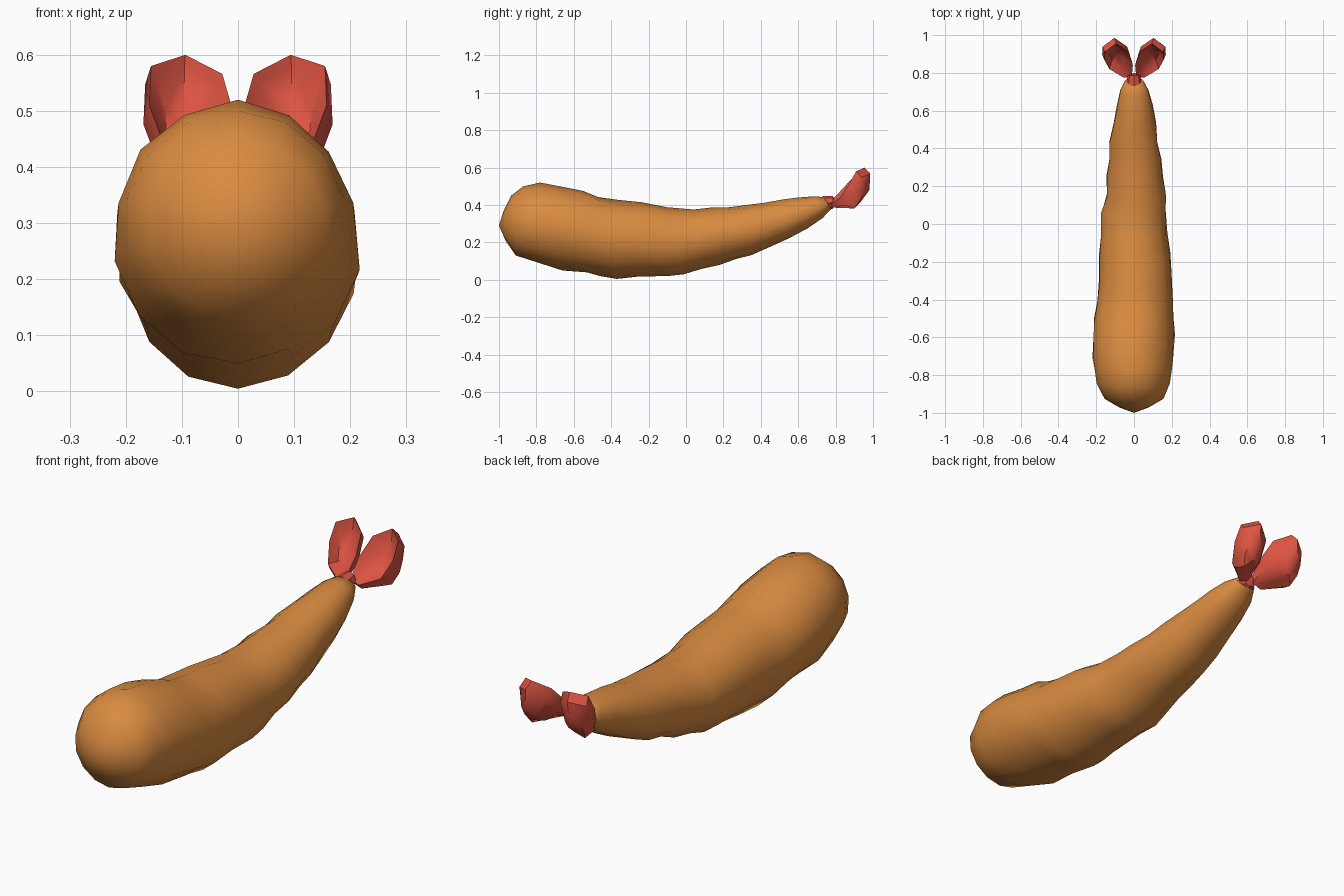
import bpy, bmesh, math, random
from mathutils import Vector

if "Cube" in bpy.data.objects:
    bpy.data.objects.remove(bpy.data.objects["Cube"])
random.seed(4)

def material(name, rgb):
    m = bpy.data.materials.new(name)
    m.diffuse_color = (*rgb, 1)
    m.use_nodes = True
    m.node_tree.nodes["Principled BSDF"].inputs["Base Color"].default_value = m.diffuse_color
    return m

batter = material("golden batter", (0.70, 0.26, 0.052))
shell = material("red shell", (0.72, 0.088, 0.055))

def loft(name, loops, mat, start=None, end=None, angle=40):
    """Skin a series of closed loops, with optional pole points at the ends."""
    bm = bmesh.new()
    rings = [[bm.verts.new(p) for p in loop] for loop in loops]
    n = len(rings[0])
    for a, b in zip(rings, rings[1:]):
        for i in range(n):
            j = (i + 1) % n
            bm.faces.new((a[i], a[j], b[j], b[i]))
    for pole, ring in ((start, rings[0]), (end, rings[-1])):
        if pole is not None:
            v = bm.verts.new(pole)
            for i in range(n):
                bm.faces.new((v, ring[i], ring[(i + 1) % n]))
    bmesh.ops.recalc_face_normals(bm, faces=bm.faces[:])
    me = bpy.data.meshes.new(name)
    bm.to_mesh(me)
    bm.free()
    me.materials.append(mat)
    ob = bpy.data.objects.new(name, me)
    bpy.context.collection.objects.link(ob)
    bpy.ops.object.select_all(action='DESELECT')
    ob.select_set(True)
    bpy.context.view_layer.objects.active = ob
    bpy.ops.object.shade_smooth_by_angle(angle=math.radians(angle))
    return ob

# Fried body: each station is (top y, top z, bottom y, bottom z, left, right)
stations = [
    (-.975, .37, -.965, .21, .08, .08),
    (-.935, .45, -.91, .13, .16, .16),
    (-.87, .50, -.80, .095, .203, .195),
    (-.78, .52, -.66, .05, .223, .213),
    (-.66, .497, -.53, .04, .220, .218),
    (-.55, .475, -.46, .02, .212, .213),
    (-.47, .442, -.37, .005, .204, .208),
    (-.36, .427, -.25, .018, .192, .206),
    (-.24, .415, -.10, .02, .187, .198),
    (-.10, .388, -.01, .03, .182, .18),
    (.04, .376, .08, .058, .176, .17),
    (.13, .386, .18, .08, .150, .172),
    (.23, .388, .27, .112, .148, .158),
    (.34, .402, .35, .132, .136, .15),
    (.42, .412, .44, .172, .132, .13),
    (.52, .430, .55, .222, .108, .118),
    (.60, .440, .65, .275, .092, .1),
    (.68, .446, .73, .33, .076, .08),
    (.735, .443, .775, .378, .048, .05),
]
sides = 14
loops = []
for k, (ty, tz, by, bz, left, right) in enumerate(stations):
    loop = []
    for i in range(sides):
        a = 2 * math.pi * i / sides
        s, c = math.sin(a), math.cos(a)
        lump = 1 + (random.uniform(-.035, .025) if abs(c) < .95 and k > 2 else 0)
        t = .5 + .5 * c * lump
        loop.append((s * lump * (right if s > 0 else left),
                     by + (ty - by) * t, bz + (tz - bz) * t))
    loops.append(loop)
loft("fried_body", loops, batter, (0, -1, .29), (0, .765, .412), 50)

# Short red joint between body and tail fins
def ring(y, z, r):
    return [(r * math.sin(i * math.pi / 4), y, z + r * math.cos(i * math.pi / 4)) for i in range(8)]
loft("tail_joint", [ring(.73, .405, .042), ring(.785, .415, .034)], shell,
     (0, .73, .405), (0, .80, .415))

# Cupped tail fins: thick rim, rounded back and hollow front
rim = [Vector(p) for p in ((.012, .775, .42), (.055, .775, .405), (.13, .82, .435),
                           (.158, .87, .51), (.155, .91, .58), (.094, .955, .60),
                           (.028, .91, .566), (.006, .84, .49))]
centre = sum(rim, Vector()) / len(rim)
back = Vector((.2, .62, -.76)).normalized()

def fin_loop(side, scale, depth):
    out = []
    for p in rim:
        q = centre + (p - centre) * scale
        # the pinched root stays shallow
        q += back * depth * min(1, max(0, (p.y - .74) / .07))
        out.append((q.x * side, q.y, q.z))
    return out

def fin_pole(side, depth):
    q = centre + back * depth
    return (q.x * side, q.y, q.z)

for label, side in (("left", -1), ("right", 1)):
    loft(label + "_tail_fin",
         [fin_loop(side, .5, .05), fin_loop(side, .9, .012), fin_loop(side, 1, 0),
          fin_loop(side, 1.02, .045), fin_loop(side, .6, .105)],
         shell, fin_pole(side, .06), fin_pole(side, .118), 40)
